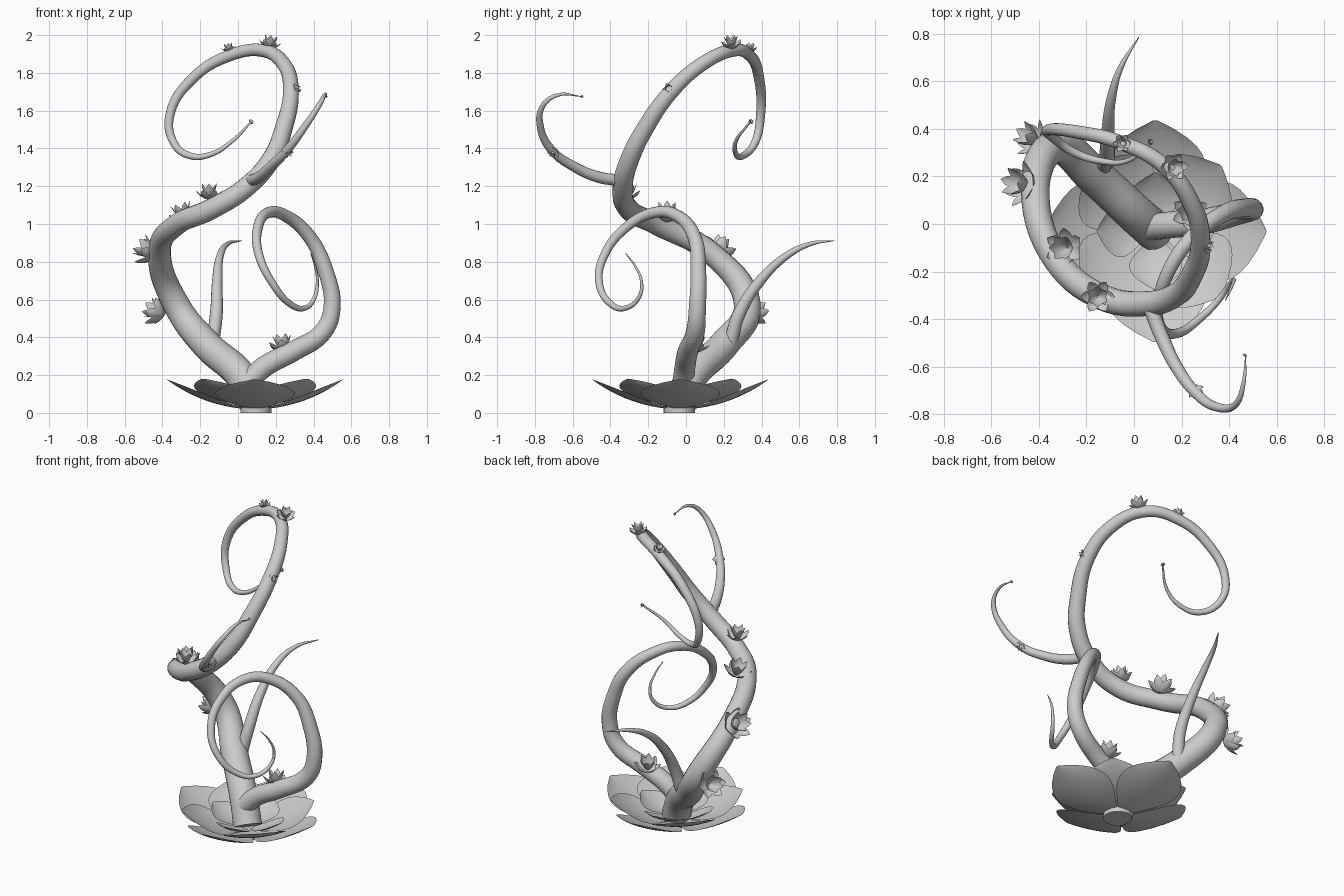
import bpy, bmesh
from math import sin, cos, pi, radians
from mathutils import Vector, Matrix


def smooth(ob, angle=50):
    bpy.ops.object.select_all(action='DESELECT')
    ob.select_set(True)
    bpy.context.view_layer.objects.active = ob
    bpy.ops.object.shade_smooth_by_angle(angle=radians(angle))


def vine(name, pts):
    """Tapered tube through (x, y, z, radius) points."""
    cu = bpy.data.curves.new(name, 'CURVE')
    cu.dimensions = '3D'
    cu.bevel_depth = 1.0
    cu.bevel_resolution = 6
    cu.resolution_u = 7
    cu.use_fill_caps = True
    sp = cu.splines.new('BEZIER')
    sp.bezier_points.add(len(pts) - 1)
    for bp, (x, y, z, r) in zip(sp.bezier_points, pts):
        bp.co = (x, y, z)
        bp.radius = r
        bp.handle_left_type = bp.handle_right_type = 'AUTO'
    ob = bpy.data.objects.new(name, cu)
    bpy.context.collection.objects.link(ob)
    bpy.ops.object.select_all(action='DESELECT')
    ob.select_set(True)
    bpy.context.view_layer.objects.active = ob
    bpy.ops.object.convert(target='MESH')
    smooth(bpy.context.view_layer.objects.active)


def petal(bm, turn, r0, z0, length, half, a0, a1, cup, rows=8, cols=6):
    """One cupped petal whose slope goes from a0 to a1 degrees."""
    rot = Matrix.Rotation(turn, 3, 'Z')
    r, z, grid = r0, z0, []
    for i in range(rows + 1):
        t = i / rows
        a = radians(a0 + (a1 - a0) * t)
        w = half * max(0.02, sin(pi * min(1, 0.04 + 0.96 * t ** 1.25))) ** 0.8
        row = []
        for j in range(cols + 1):
            s = 2 * j / cols - 1
            lift = cup * s * s * w
            row.append(bm.verts.new(rot @ Vector((r - sin(a) * lift, s * w, z + cos(a) * lift))))
        grid.append(row)
        r += cos(a) * length / rows
        z += sin(a) * length / rows
    for g, h in zip(grid, grid[1:]):
        for j in range(cols):
            bm.faces.new((g[j], h[j], h[j + 1], g[j + 1]))


def flower(name, rings, matrix, rows=8, cols=6):
    bm = bmesh.new()
    for n, off, *shape in rings:
        for k in range(n):
            petal(bm, 2 * pi * (k + off) / n, *shape, rows, cols)
    bm.transform(matrix)
    me = bpy.data.meshes.new(name)
    bm.to_mesh(me)
    bm.free()
    ob = bpy.data.objects.new(name, me)
    bpy.context.collection.objects.link(ob)
    smooth(ob)


# Main vine: spiral body ending in a high curl
vine("main_vine", [
    (0.09, -0.03, 0.05, .085), (0.02, 0.03, 0.19, .083), (-0.165, 0.2, 0.36, .08), (-0.325, 0.325, 0.57, .072),
    (-0.415, 0.14, 0.84, .06), (-0.32, -0.16, 1.0, .056), (-0.14, -0.305, 1.08, .055),
    (0.05, -0.335, 1.2, .053), (0.18, -0.295, 1.35, .05), (0.24, -0.22, 1.5, .047),
    (0.28, -0.08, 1.7, .042), (0.24, 0.09, 1.85, .038), (0.12, 0.25, 1.92, .034),
    (-0.05, 0.34, 1.89, .031), (-0.23, 0.385, 1.78, .028), (-0.36, 0.395, 1.58, .024),
    (-0.34, 0.365, 1.43, .021), (-0.25, 0.30, 1.36, .018), (-0.14, 0.265, 1.37, .014),
    (-0.03, 0.265, 1.44, .01), (0.07, 0.34, 1.54, .005)])
# Side vine: curl on the right
vine("side_vine", [
    (0.06, -0.015, 0.17, .056), (0.14, -0.005, 0.245, .056), (0.29, 0.01, 0.325, .054), (0.45, 0.05, 0.43, .05),
    (0.497, 0.06, 0.55, .046), (0.465, 0.065, 0.75, .042), (0.38, 0.045, 0.93, .037),
    (0.25, -0.05, 1.045, .032), (0.16, -0.17, 1.06, .029), (0.105, -0.32, 0.98, .026),
    (0.11, -0.43, 0.84, .023), (0.18, -0.46, 0.69, .02), (0.285, -0.39, 0.57, .017),
    (0.355, -0.32, 0.555, .014), (0.405, -0.25, 0.61, .011), (0.42, -0.235, 0.69, .008),
    (0.41, -0.265, 0.77, .006), (0.385, -0.32, 0.845, .002)])
# Short tendrils
vine("back_tendril", [
    (-0.135, 0.235, 0.37, .036), (-0.115, 0.28, 0.52, .034), (-0.11, 0.385, 0.69, .028),
    (-0.095, 0.53, 0.83, .02), (-0.055, 0.66, 0.895, .012), (0.02, 0.785, 0.912, .002)])
vine("front_tendril", [
    (0.07, -0.355, 1.23, .031), (0.115, -0.47, 1.25, .03), (0.175, -0.595, 1.305, .027),
    (0.26, -0.71, 1.39, .023), (0.35, -0.77, 1.51, .019), (0.43, -0.755, 1.63, .014),
    (0.46, -0.67, 1.685, .009), (0.47, -0.555, 1.675, .002)])

# Base lotus and its stub
base = Matrix.Translation((0.09, -0.03, 0))
flower("base_lotus", [
    (4, 0, 0.04, 0.02, 0.46, 0.21, 5, 38, 0.14),
    (4, 0.5, 0.04, 0.035, 0.385, 0.19, 6, 42, 0.14),
    (4, 0, 0.03, 0.045, 0.24, 0.11, 8, 42, 0.2)], base, 12, 8)
bpy.ops.mesh.primitive_cylinder_add(vertices=32, radius=0.083, depth=0.04, location=(0.095, -0.035, 0.02))
bpy.context.object.name = "base_stub"
smooth(bpy.context.object)

# Small blossoms along the vines: centre, facing, size
small = [(6, 0, 0.05, 0, 1.4, 0.38, 15, 65, 0.3),
         (6, 0.5, 0.03, 0.05, 1.5, 0.32, 50, 80, 0.3)]
blossoms = [
    ((-0.44, 0.365, 0.54), (-.7, .45, .4), .075),
    ((-0.485, 0.17, 0.865), (-.8, .2, .6), .085),
    ((-0.295, -0.10, 1.065), (-.3, 0, 1), .073),
    ((-0.153, -0.305, 1.175), (0, 0, 1), .062),
    ((0.17, 0.24, 1.965), (.2, -.1, 1), .052),
    ((-0.05, 0.34, 1.935), (-.2, .1, 1), .034),
    ((0.312, -0.09, 1.715), (1, -.2, .3), .03),
    ((0.262, -0.705, 1.38), (.3, -.4, -.5), .033),
    ((0.235, 0.05, 0.37), (-.1, .2, 1), .068),
    ((0.07, 0.345, 1.542), (.7, .4, .5), .014),
    ((0.465, -0.55, 1.675), (.3, .8, -.2), .009)]
for i, (pos, axis, size) in enumerate(blossoms):
    axis = Vector(axis).normalized()
    turn = axis.to_track_quat('Z', 'Y').to_matrix().to_4x4()
    place = Matrix.Translation(Vector(pos) - axis * size * 0.75)
    flower(f"blossom_{i + 1}", small, place @ turn @ Matrix.Scale(size, 4), 6, 4)
